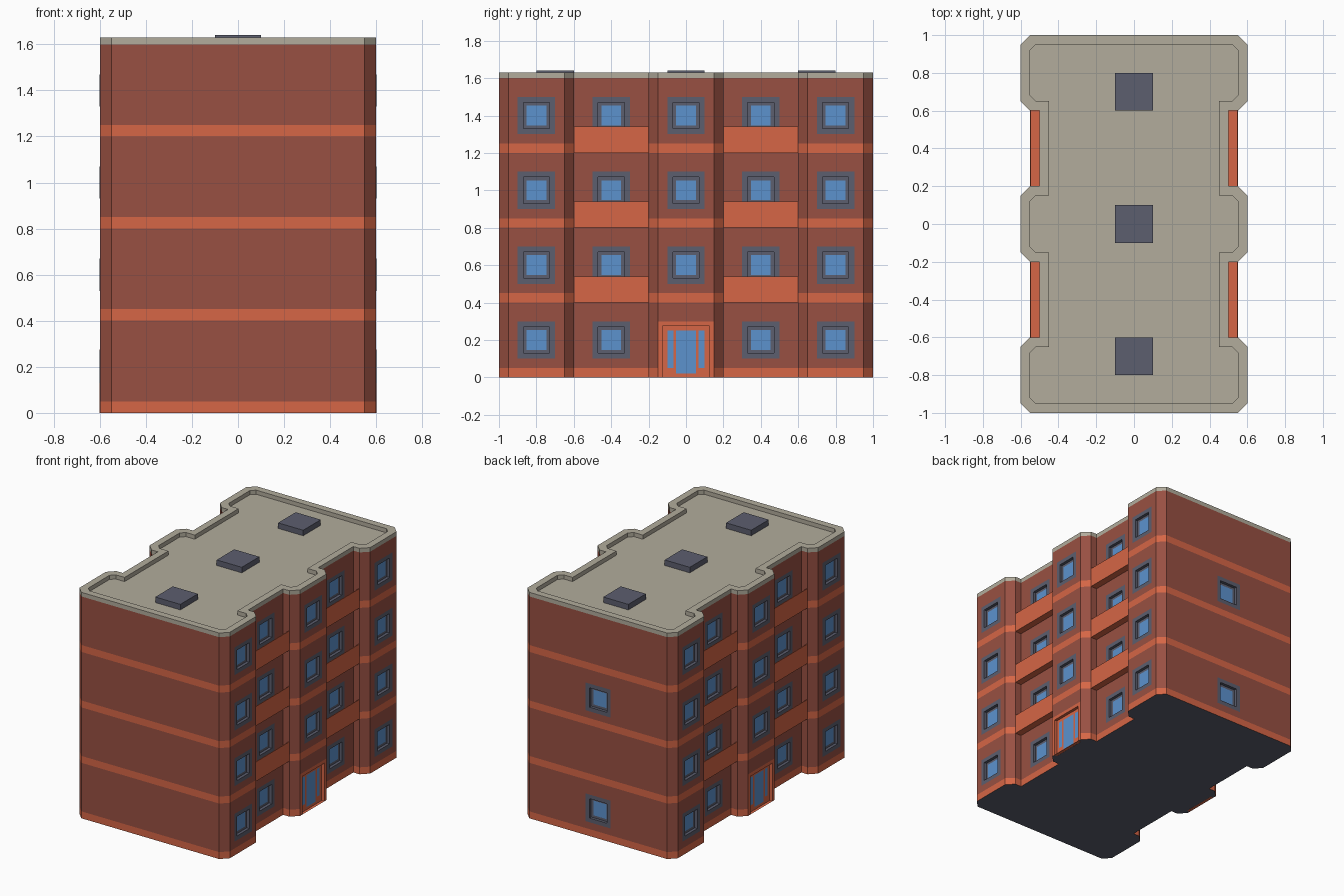
import bpy
from mathutils import Vector

if "Cube" in bpy.data.objects:
    bpy.data.objects.remove(bpy.data.objects["Cube"])


def material(name, rgb):
    m = bpy.data.materials.new(name)
    m.diffuse_color = [((c / 255 + 0.055) / 1.055) ** 2.4 for c in rgb] + [1]
    m.use_nodes = True
    m.node_tree.nodes["Principled BSDF"].inputs["Base Color"].default_value = m.diffuse_color
    return m


brick = material("brick", (152, 80, 66))
orange = material("orange_trim", (214, 102, 70))
stone = material("roof_stone", (178, 172, 156))
grey = material("frame_grey", (92, 94, 110))
glass = material("glass_blue", (92, 146, 206))


class Part:
    """Collects vertices and faces, then becomes one object."""

    def __init__(self, name, mats):
        self.name, self.mats = name, mats
        self.v, self.f, self.m = [], [], []

    def loop(self, pts):
        n = len(self.v)
        self.v += [tuple(p) for p in pts]
        return list(range(n, n + len(pts)))

    def face(self, idx, mat=0):
        self.f.append(idx)
        self.m.append(mat)

    def bridge(self, a, b, mat=0):
        n = len(a)
        for i in range(n):
            j = (i + 1) % n
            self.face([a[i], a[j], b[j], b[i]], mat)

    def box(self, x0, x1, y0, y1, z0, z1):
        x0, x1 = sorted((x0, x1))
        a, b = [self.loop([(x0, y0, z), (x1, y0, z), (x1, y1, z), (x0, y1, z)])
                for z in (z0, z1)]
        self.bridge(a, b)
        self.face(a[::-1])
        self.face(b)

    def build(self):
        me = bpy.data.meshes.new(self.name)
        me.from_pydata(self.v, [], self.f)
        for m in self.mats:
            me.materials.append(m)
        for p, i in zip(me.polygons, self.m):
            p.material_index = i
        ob = bpy.data.objects.new(self.name, me)
        bpy.context.collection.objects.link(ob)
        return ob


def rect(o, n, u0, u1, v0, v1, d):
    """Counter-clockwise rectangle on a wall at o facing n, offset d outward."""
    o, n, up = Vector(o), Vector(n), Vector((0, 0, 1))
    t = up.cross(n)
    return [o + t * u + up * v + n * d
            for u, v in ((u0, v0), (u1, v0), (u1, v1), (u0, v1))]


def outline(q):
    """Quarter plan -> full plan."""
    right = q + [(x, -y) for x, y in reversed(q)]
    return right + [(-x, -y) for x, y in right]


# Building shell: plan stacked in brick and trim bands, with roof parapet
outer = outline([(.55, -1), (.6, -.95), (.6, -.65), (.55, -.6),
                 (.5, -.6), (.5, -.2), (.55, -.2), (.6, -.15)])
inner = outline([(.52, -.95), (.55, -.92), (.55, -.68), (.52, -.65),
                 (.45, -.65), (.45, -.15), (.52, -.15), (.55, -.12)])
shell = Part("building_walls", [brick, orange, stone, grey])
levels = [0, .05, .4, .45, .8, .85, 1.2, 1.25, 1.6, 1.63]
rings = [shell.loop([(x, y, z) for x, y in outer]) for z in levels]
for i in range(len(levels) - 1):
    shell.bridge(rings[i], rings[i + 1], 2 if i == 8 else (i + 1) % 2)
rim, deck = [shell.loop([(x, y, z) for x, y in inner]) for z in (1.63, 1.6)]
shell.bridge(rings[-1], rim, 2)
shell.bridge(rim, deck, 2)
shell.face(deck, 2)
shell.face(rings[0][::-1], 3)

# Window and door positions: (point on wall, outward normal)
windows, doors = [], []
for s in (1, -1):
    for z in (.2, .6, 1.0, 1.4):
        for y in (-.8, -.4, 0, .4, .8):
            if y == 0 and z == .2:
                doors.append(((s * .6, 0, 0), (s, 0, 0)))
            else:
                x = .5 if abs(y) == .4 else .6
                windows.append(((s * x, y, z), (s, 0, 0)))
windows += [((0, 1, z), (0, 1, 0)) for z in (.2, 1.0)]

# Openings cut into the walls
cut = Part("opening_cutter", [])


def opening(o, n, *r):
    a = cut.loop(rect(o, n, *r, -.021))
    b = cut.loop(rect(o, n, *r, .02))
    cut.bridge(a, b)
    cut.face(a[::-1])
    cut.face(b)


win = Part("windows", [grey, glass])
for o, n in windows:
    opening(o, n, -.0705, .0705, -.0705, .0705)
    steps = [win.loop(rect(o, n, -h, h, -h, h, d)) for h, d in
             ((.1, .001), (.07, .001), (.07, -.02), (.053, -.02))]
    for a, b in zip(steps, steps[1:]):
        win.bridge(a, b)
    win.face(steps[-1], 1)

# Entrance doors: trim surround, recessed leaf, glass panels
door = Part("entrance_doors", [orange, glass])
for o, n in doors:
    opening(o, n, -.1255, .1255, -.02, .2755)
    steps = [door.loop(rect(o, n, -w, w, 0, h, d)) for w, h, d in
             ((.15, .3, .001), (.125, .275, .001), (.125, .275, -.02))]
    for a, b in zip(steps, steps[1:]):
        door.bridge(a, b)
    door.face(steps[-1])
    for u0, u1, v0 in ((-.1, -.068, .05), (-.053, .053, .02), (.068, .1, .05)):
        door.face(door.loop(rect(o, n, u0, u1, v0, .25, -.018)), 1)

# Balconies: front panel and floor slab between the projecting bays
balcony = Part("balconies", [orange])
for s in (1, -1):
    for y in (-.4, .4):
        for z in (.4, .8, 1.2):
            balcony.box(s * .545, s * .55, y - .2, y + .2, z, z + .14)
            balcony.box(s * .5, s * .545, y - .2, y + .2, z, z + .01)

# Rooftop hatches
hatch = Part("roof_hatches", [grey])
for y in (-.7, 0, .7):
    hatch.box(-.1, .1, y - .1, y + .1, 1.6, 1.64)

walls, cutter = shell.build(), cut.build()
for p in (win, door, balcony, hatch):
    p.build()
mod = walls.modifiers.new("openings", "BOOLEAN")
mod.operation, mod.solver, mod.object = "DIFFERENCE", "EXACT", cutter
cutter.hide_render = True
cutter.hide_viewport = True
